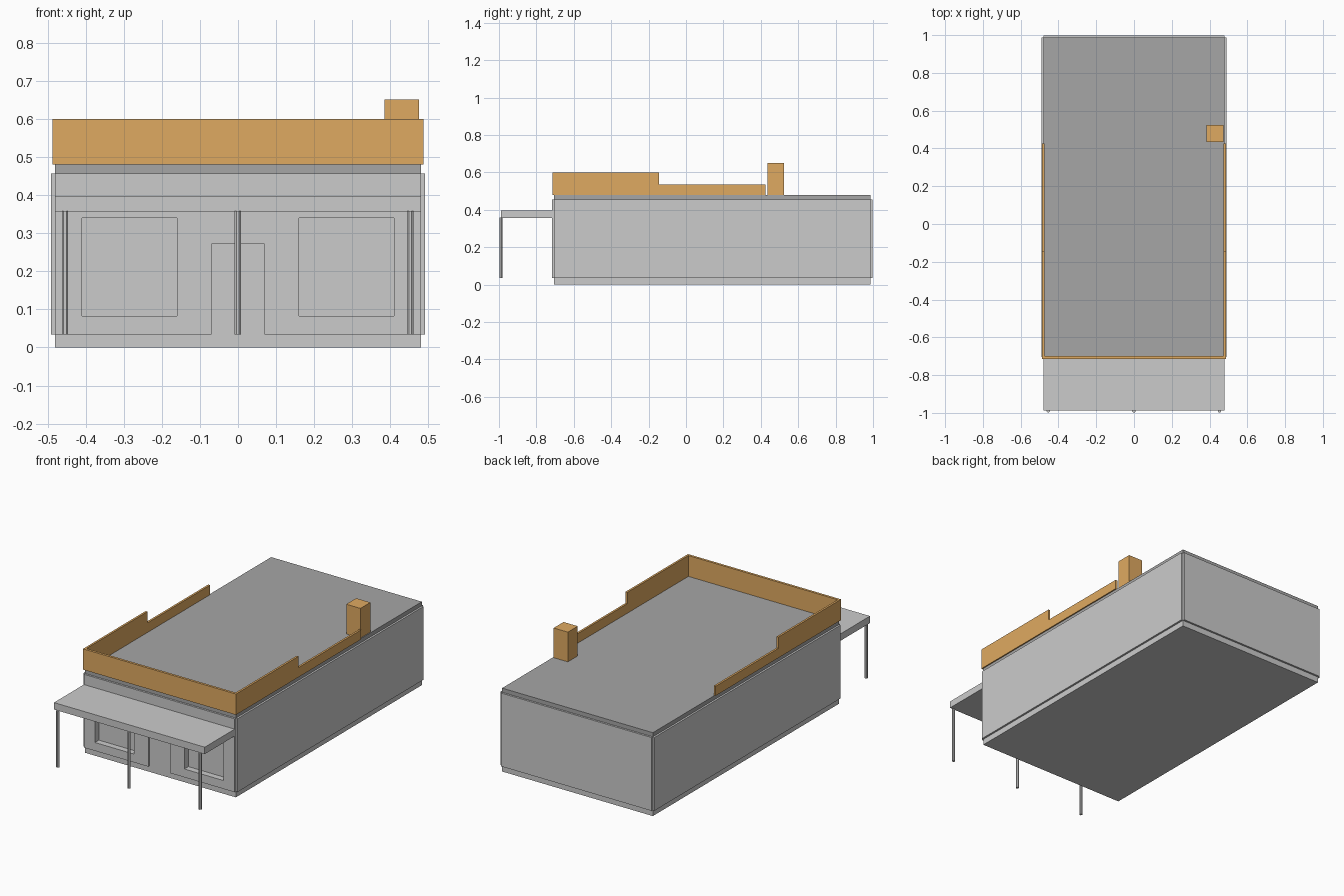
import bpy, math

if "Cube" in bpy.data.objects:
    bpy.data.objects.remove(bpy.data.objects["Cube"])

def material(name, rgb):
    m = bpy.data.materials.new(name)
    m.diffuse_color = (*rgb, 1)
    m.use_nodes = True
    m.node_tree.nodes["Principled BSDF"].inputs["Base Color"].default_value = m.diffuse_color
    return m

tan = material("tan", (0.74, 0.40, 0.12))
roof_grey = material("roof_grey", (0.38, 0.38, 0.38))
base_grey = material("base_grey", (0.52, 0.52, 0.52))

def prism(name, pts, axis, a, b, mat=None):
    """Extrude a 2D outline along an axis: 'z' uses (x, y), 'x' uses (y, z)."""
    put = (lambda p, h: (p[0], p[1], h)) if axis == 'z' else (lambda p, h: (h, p[0], p[1]))
    n = len(pts)
    verts = [put(p, a) for p in pts] + [put(p, b) for p in pts]
    faces = [tuple(reversed(range(n))), tuple(range(n, 2 * n))]
    faces += [(i, (i + 1) % n, n + (i + 1) % n, n + i) for i in range(n)]
    me = bpy.data.meshes.new(name)
    me.from_pydata(verts, [], faces)
    ob = bpy.data.objects.new(name, me)
    bpy.context.collection.objects.link(ob)
    if mat:
        me.materials.append(mat)
    return ob

def box(name, x0, x1, y0, y1, z0, z1, mat=None):
    return prism(name, [(x0, y0), (x1, y0), (x1, y1), (x0, y1)], 'z', z0, z1, mat)

def cut(target, cutters):
    for c in cutters:
        mod = target.modifiers.new("opening", 'BOOLEAN')
        mod.operation = 'DIFFERENCE'
        mod.solver = 'EXACT'
        mod.object = c
        c.hide_render = True
        c.hide_set(True)

W, F, B = 0.48, -0.705, 0.987   # half width, front and back of the core
Z0, Z1 = 0.034, 0.456           # wall panel bottom and top

# Plinth, core and roof slab
box("plinth", -W, W, F, B, 0, Z0, base_grey)
core = box("core", -W, W, F, B, Z0, Z1)
box("roof_slab", -W, W, F, B, Z1, 0.48, roof_grey)

# Thin wall panels on each side
for s, side in ((-1, "left"), (1, "right")):
    xs = sorted((s * W, s * 0.491))
    box(side + "_wall", *xs, F, B, Z0, Z1)
box("back_wall", -W, W, B, 0.998, Z0, Z1)
front = box("front_wall", -W, W, -0.716, F, Z0, Z1)

# Window and door openings
windows = [box("window_cutter", x - 0.125, x + 0.125, -0.8, -0.68, 0.082, 0.34)
           for x in (-0.285, 0.285)]
door = box("door_cutter", -0.07, 0.07, -0.8, -0.695, Z0 - 0.0005, 0.272)
cut(front, windows + [door])
cut(core, windows)

# Porch canopy and posts
box("canopy", -W, W, -0.988, -0.712, 0.357, 0.397)
for x in (-0.454, -0.001, 0.452):
    ring = [(x + 0.009 * math.cos(k * math.pi / 4 + 0.39),
             -0.990 + 0.009 * math.sin(k * math.pi / 4 + 0.39)) for k in range(8)]
    prism("porch_post", ring, 'z', Z0, 0.358)

# Stepped parapet
step = [(-0.714, 0.48), (0.425, 0.48), (0.425, 0.535), (-0.145, 0.535),
        (-0.145, 0.6), (-0.714, 0.6)]
prism("right_parapet", step, 'x', 0.475, 0.487, tan)
prism("left_parapet", step, 'x', -0.487, -0.475, tan)
box("front_parapet", -0.475, 0.475, -0.714, -0.70, 0.48, 0.6, tan)

# Chimney
box("chimney", 0.385, 0.475, 0.435, 0.525, 0.48, 0.651, tan)
